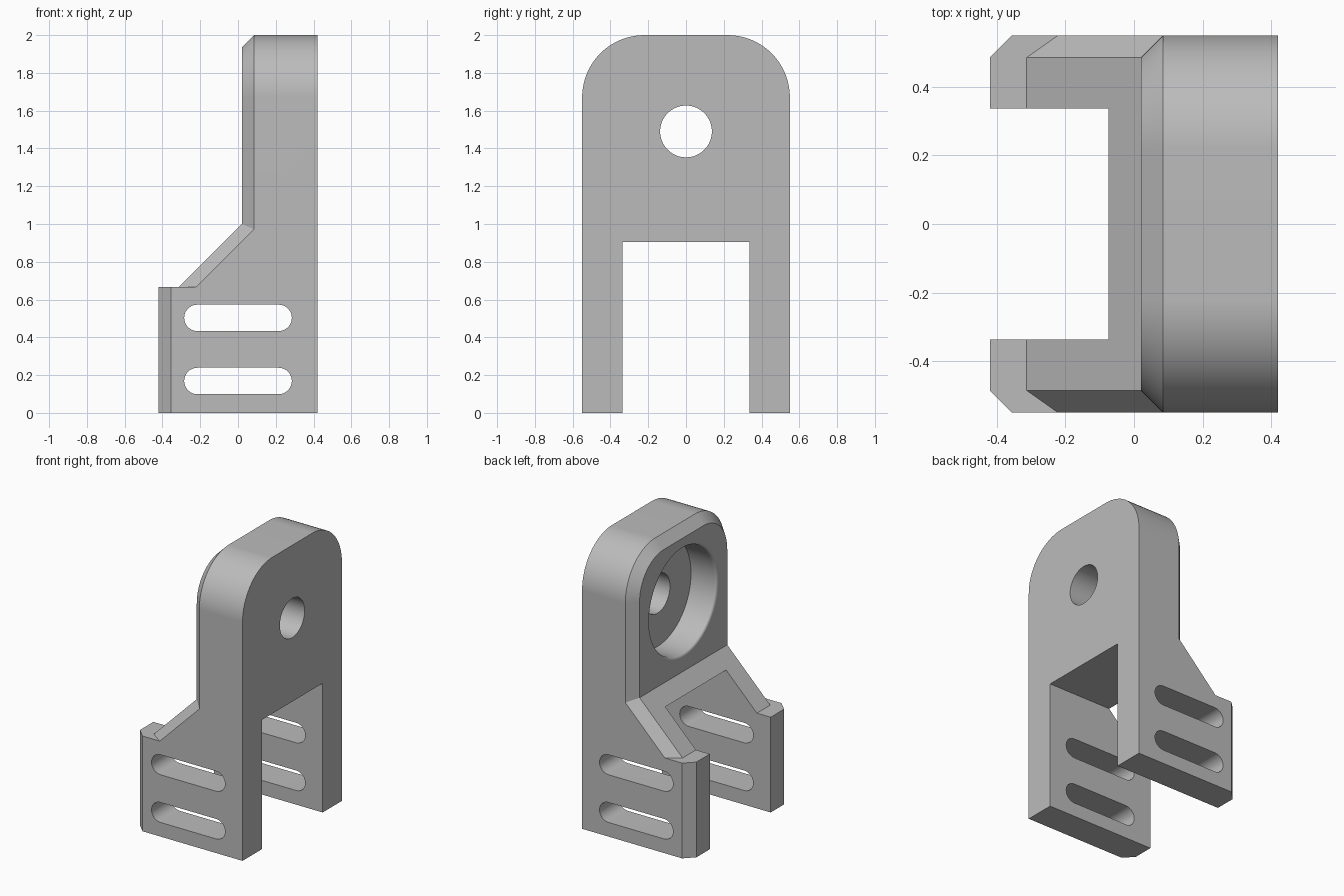
import bpy, bmesh
from math import pi, sin, cos

if "Cube" in bpy.data.objects:
    bpy.data.objects.remove(bpy.data.objects["Cube"])

HALF, CH = 0.55, 0.065          # half depth, edge chamfer
FACE, BACK, FOOT = 0.02, 0.42, -0.42
HOLE_Z = 1.49

grey = bpy.data.materials.new("plain grey")
grey.use_nodes = True
colour = (0.5, 0.5, 0.5, 1)
grey.diffuse_color = colour
grey.node_tree.nodes["Principled BSDF"].inputs["Base Color"].default_value = colour


def loft(name, rings):
    """Closed solid through matching rings of points."""
    bm = bmesh.new()
    loops = [[bm.verts.new(p) for p in ring] for ring in rings]
    for a, b in zip(loops, loops[1:]):
        for i in range(len(a)):
            j = (i + 1) % len(a)
            bm.faces.new((a[i], a[j], b[j], b[i]))
    bm.faces.new(loops[0][::-1])
    bm.faces.new(loops[-1])
    bmesh.ops.recalc_face_normals(bm, faces=bm.faces)
    mesh = bpy.data.meshes.new(name)
    bm.to_mesh(mesh)
    bm.free()
    mesh.materials.append(grey)
    obj = bpy.data.objects.new(name, mesh)
    bpy.context.collection.objects.link(obj)
    return obj


def arc(cx, cy, r, start, end, n):
    return [(cx + r * cos(start + (end - start) * i / n),
             cy + r * sin(start + (end - start) * i / n)) for i in range(n + 1)]


def combine(body, other, operation):
    mod = body.modifiers.new(operation, 'BOOLEAN')
    mod.operation, mod.object, mod.solver = operation, other, 'EXACT'
    other.hide_render = True
    bpy.ops.object.select_all(action='DESELECT')
    bpy.context.view_layer.objects.active = body
    body.select_set(True)
    bpy.ops.object.modifier_apply(modifier=mod.name)
    bpy.data.objects.remove(other)


# Upright plate with rounded top corners and a chamfered face
def plate_ring(x, inset):
    r, c = 0.33 - inset, HALF - 0.33
    w = HALF - inset
    pts = [(-w, 0), (w, 0)] + arc(c, 1.67, r, 0, pi / 2, 20) \
        + arc(-c, 1.67, r, pi / 2, pi, 20)
    return [(x, y, z) for y, z in pts]


bracket = loft("bracket", [plate_ring(FACE, CH), plate_ring(FACE + CH, 0), plate_ring(BACK, 0)])


# Chamfered plan sections for the foot and the sloping shoulder
def plan_ring(z, nose, run, back):
    return [(back, -HALF, z), (nose + run, -HALF, z), (nose, CH - HALF, z),
            (nose, HALF - CH, z), (nose + run, HALF, z), (back, HALF, z)]


foot = loft("foot", [plan_ring(z, FOOT, CH, BACK) for z in (0, 0.667)])
combine(bracket, foot, 'UNION')
shoulder = loft("shoulder", [plan_ring(z, z - 0.98, CH * 2 ** 0.5, 0.38) for z in (0.6, 1.2)])
combine(bracket, shoulder, 'UNION')

# Opening between the two legs
gap = loft("leg_gap", [[(x, y, z) for y, z in ((-0.337, -1), (0.337, -1), (0.337, 0.905), (-0.337, 0.905))]
                       for x in (-1, 1)])
combine(bracket, gap, 'DIFFERENCE')


# Through hole and wide recess with a softened rim
def disc(x, r):
    return [(x, r * cos(2 * pi * i / 64), HOLE_Z + r * sin(2 * pi * i / 64)) for i in range(64)]


combine(bracket, loft("hole", [disc(-1, 0.137), disc(1, 0.137)]), 'DIFFERENCE')
rim = [disc(FACE + 0.02 - x, 0.39 - r) for x, r in arc(0, 0, 0.02, pi / 2, 0, 4)[::-1]]
rim = [disc(FACE + 0.02 * (1 - cos(t * pi / 8)), 0.39 - 0.02 * sin(t * pi / 8)) for t in range(5)]
combine(bracket, loft("recess", [disc(-0.3, 0.39)] + rim + [disc(0.22, 0.37)]), 'DIFFERENCE')

# Two rounded slots through both legs
for z in (0.169, 0.503):
    outline = arc(0.215, z, 0.07, -pi / 2, pi / 2, 16) + arc(-0.215, z, 0.07, pi / 2, 3 * pi / 2, 16)
    slot = loft("slot", [[(x, y, h) for x, h in outline] for y in (-1, 1)])
    combine(bracket, slot, 'DIFFERENCE')

# Smooth curved walls, crisp edges
bpy.ops.object.shade_smooth_by_angle(angle=pi / 6)
weighted = bracket.modifiers.new("even_shading", 'WEIGHTED_NORMAL')
weighted.keep_sharp = True
